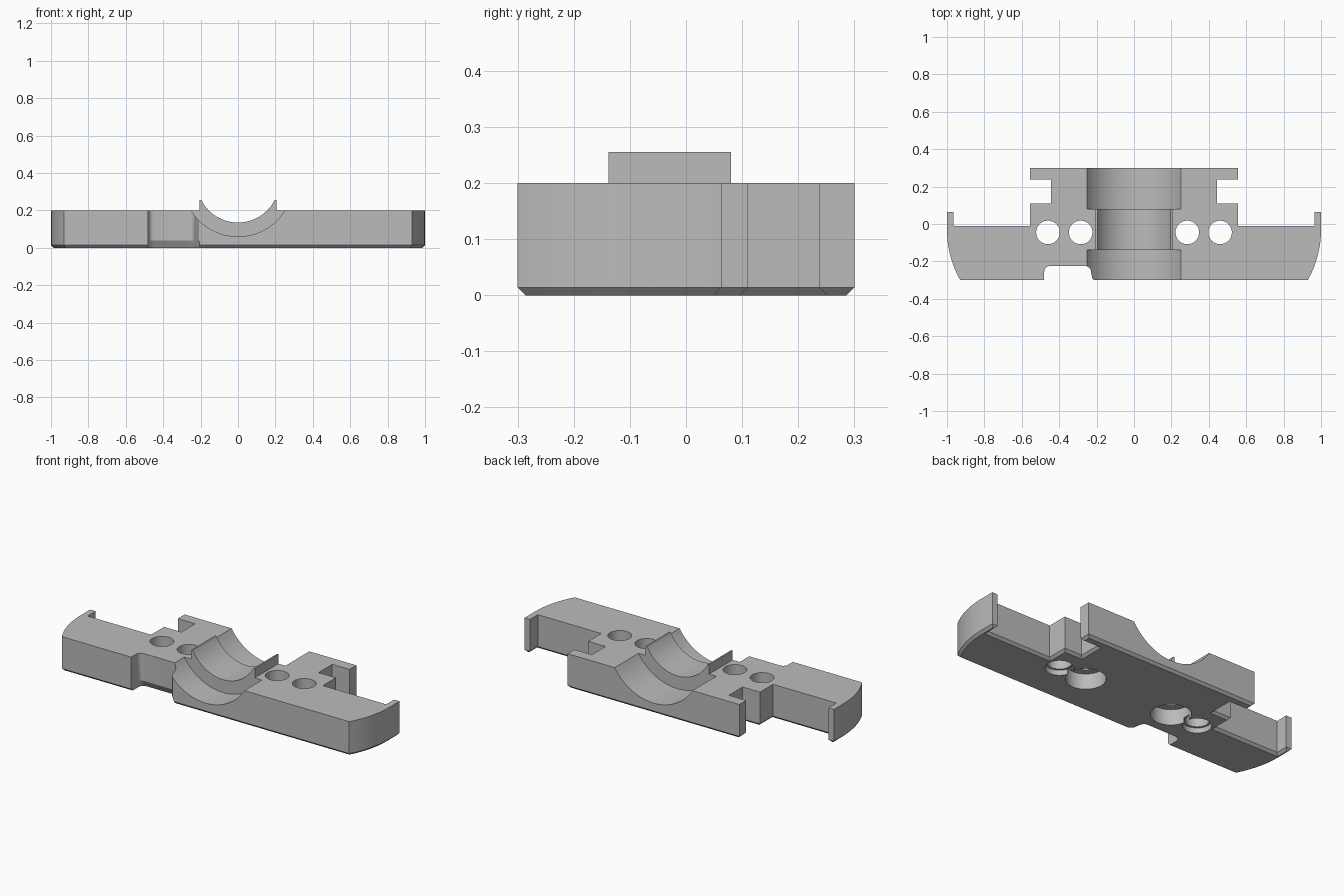
import bpy, bmesh, math
from mathutils import Matrix

cube = bpy.data.objects.get("Cube")
if cube:
    bpy.data.objects.remove(cube, do_unlink=True)

grey = bpy.data.materials.new("plain grey")
grey.use_nodes = True
colour = (0.5, 0.5, 0.5, 1)
grey.diffuse_color = colour
grey.node_tree.nodes["Principled BSDF"].inputs["Base Color"].default_value = colour

HEIGHT = 0.2


def finish(bm, name):
    bmesh.ops.recalc_face_normals(bm, faces=bm.faces)
    mesh = bpy.data.meshes.new(name)
    bm.to_mesh(mesh)
    bm.free()
    mesh.materials.append(grey)
    obj = bpy.data.objects.new(name, mesh)
    bpy.context.collection.objects.link(obj)
    return obj


def prism(name, outline, z0, z1, chamfer=0.0):
    bm = bmesh.new()
    base = bm.faces.new([bm.verts.new((x, y, z0)) for x, y in outline])
    top = bmesh.ops.extrude_face_region(bm, geom=[base], use_keep_orig=True)
    for v in top["geom"]:
        if isinstance(v, bmesh.types.BMVert):
            v.co.z = z1
    bmesh.ops.recalc_face_normals(bm, faces=bm.faces)
    if chamfer:
        low = [e for e in bm.edges if all(v.co.z < z0 + 1e-5 for v in e.verts)]
        bmesh.ops.bevel(bm, geom=low, offset=chamfer, segments=1,
                        profile=0.5, affect="EDGES")
    return finish(bm, name)


def cylinder(name, radius, start, end, axis, centre, radius_end=None, sides=64):
    bm = bmesh.new()
    bmesh.ops.create_cone(bm, cap_ends=True, segments=sides, radius1=radius,
                          radius2=radius_end or radius, depth=end - start)
    mid = (start + end) / 2
    if axis == "Y":
        turn = Matrix.Rotation(-math.pi / 2, 4, "X")
        place = Matrix.Translation((centre[0], mid, centre[1]))
    else:
        turn = Matrix.Identity(4)
        place = Matrix.Translation((centre[0], centre[1], mid))
    bmesh.ops.transform(bm, matrix=place @ turn, verts=bm.verts)
    return finish(bm, name)


def combine(target, tool, operation):
    mod = target.modifiers.new(operation.lower(), "BOOLEAN")
    mod.operation = operation
    mod.solver = "EXACT"
    mod.object = tool
    bpy.context.view_layer.objects.active = target
    bpy.ops.object.modifier_apply(modifier=mod.name)
    bpy.data.objects.remove(tool, do_unlink=True)


# Plate outline: bowed ends, end tabs and side slots, mirrored
half = []
for i in range(13):
    y = -0.3 + 0.27 * i / 12
    half.append((0.45 + math.sqrt(0.55 ** 2 - (y + 0.03) ** 2), y))
half += [(1, 0.063), (0.965, 0.063), (0.965, -0.01), (0.555, -0.01),
         (0.555, 0.11), (0.443, 0.11), (0.443, 0.237), (0.555, 0.237),
         (0.555, 0.3)]
outline = half + [(-x, y) for x, y in reversed(half)]
plate = prism("clamp_plate", outline, 0, HEIGHT, 0.014)

# Raised lips beside the bore
lips = prism("bore_lips", [(-0.205, -0.138), (0.205, -0.138),
                           (0.205, 0.08), (-0.205, 0.08)], 0.12, 0.255)
combine(plate, lips, "UNION")

# Stepped round channel from front to back
axis = (0, 0.355)
for name, radius, start, end in [("narrow_bore", 0.22, -0.4, 0.4),
                                 ("front_bore", 0.295, -0.4, -0.138),
                                 ("back_bore", 0.295, 0.08, 0.4)]:
    combine(plate, cylinder(name, radius, start, end, "Y", axis, sides=96),
            "DIFFERENCE")

# Screw holes with wider seats underneath
for side in (-1, 1):
    for x, seat, depth in [(0.46, 0.075, 0.03), (0.285, 0.105, 0.09)]:
        spot = (side * x, -0.045)
        combine(plate, cylinder("hole", 0.063, -0.1, 0.4, "Z", spot), "DIFFERENCE")
        combine(plate, cylinder("seat", seat, -0.1, depth, "Z", spot), "DIFFERENCE")


# Front notch with rounded corners and a flared lower edge
def arc(cx, cy, r, a0, a1, steps=6):
    return [(cx + r * math.cos(math.radians(a0 + (a1 - a0) * i / steps)),
             cy + r * math.sin(math.radians(a0 + (a1 - a0) * i / steps)))
            for i in range(steps + 1)]


notch = [(-0.48, -0.35), (-0.2, -0.35)]
notch += arc(-0.2, -0.28, 0.025, 270, 180)[1:]
notch += arc(-0.26, -0.255, 0.03, 0, 90)
notch += arc(-0.45, -0.255, 0.03, 90, 180)
combine(plate, prism("front_notch", notch, -0.1, 0.4), "DIFFERENCE")
flare = prism("notch_flare", notch, -0.01, 0.04)
for v in flare.data.vertices:
    if v.co.z < 0:
        v.co.y += 0.03
combine(plate, flare, "DIFFERENCE")

# Smooth curved walls, keep crisp edges
bpy.ops.object.select_all(action="DESELECT")
plate.select_set(True)
bpy.context.view_layer.objects.active = plate
bpy.ops.object.shade_smooth_by_angle(angle=math.radians(25))
